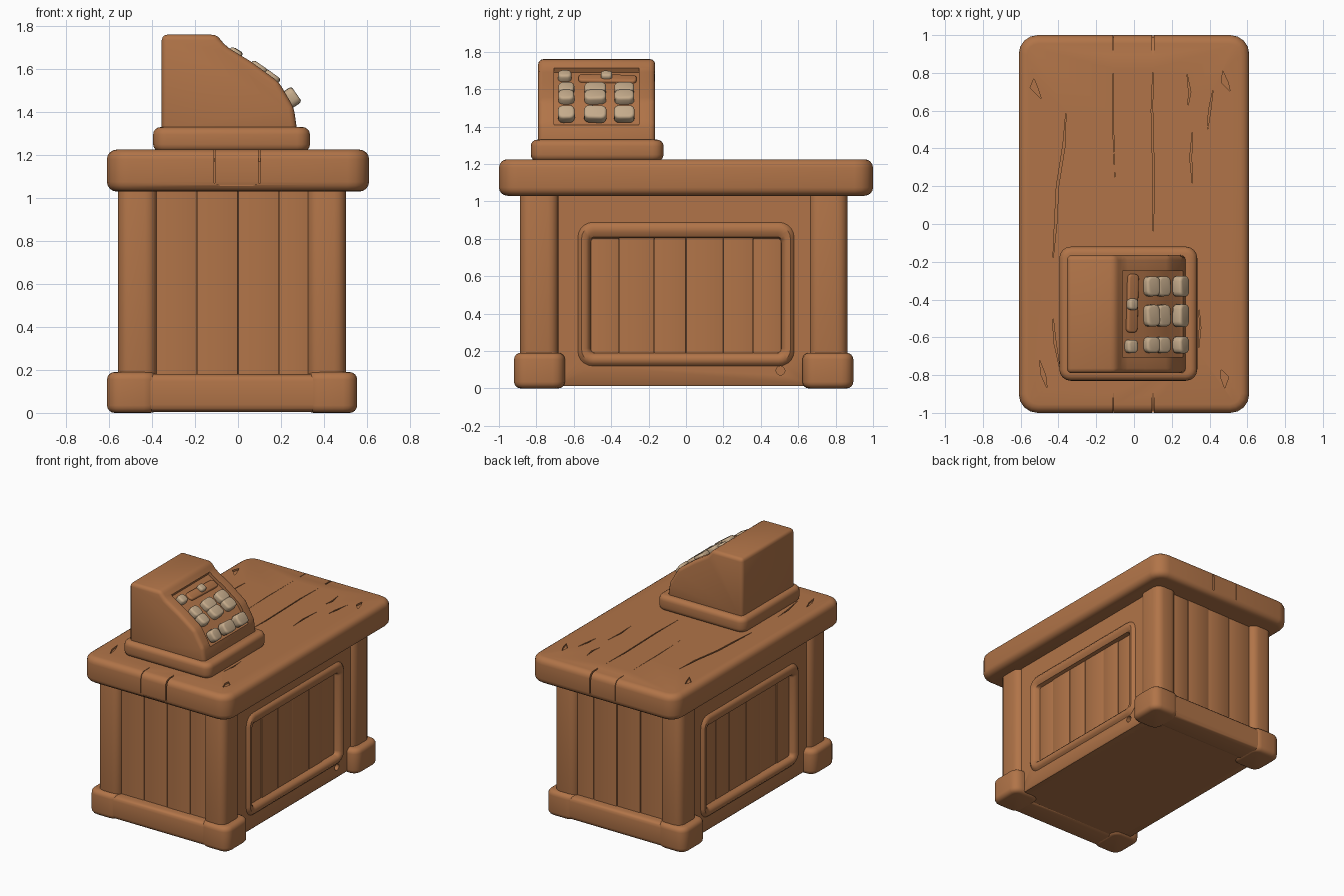
import bpy, bmesh, math, random
from mathutils import Vector, Matrix

if "Cube" in bpy.data.objects:
    bpy.data.objects.remove(bpy.data.objects["Cube"])

random.seed(4)


def material(name, rgb):
    m = bpy.data.materials.new(name)
    m.diffuse_color = (*rgb, 1)
    m.use_nodes = True
    m.node_tree.nodes["Principled BSDF"].inputs["Base Color"].default_value = m.diffuse_color
    return m


WOOD = material("brown wood", (0.44, 0.175, 0.065))
KEY = material("pale beige keys", (0.56, 0.41, 0.26))


def finish(bm, name, mat, angle=40):
    bmesh.ops.recalc_face_normals(bm, faces=bm.faces)
    me = bpy.data.meshes.new(name)
    bm.to_mesh(me)
    bm.free()
    me.materials.append(mat)
    ob = bpy.data.objects.new(name, me)
    bpy.context.collection.objects.link(ob)
    smooth(ob, angle)
    return ob


def smooth(ob, angle=40):
    bpy.ops.object.select_all(action='DESELECT')
    bpy.context.view_layer.objects.active = ob
    ob.select_set(True)
    bpy.ops.object.shade_smooth_by_angle(angle=math.radians(angle))


def bevel(bm, edges, offset, seg):
    bmesh.ops.bevel(bm, geom=list(edges), offset=offset, segments=seg,
                    profile=0.5, affect='EDGES', clamp_overlap=True)


def rounded_box(name, lo, hi, rv, re, mat=WOOD, seg=3, matrix=None):
    """Box with upright edges rounded by rv, then top and bottom rims by re."""
    lo, hi = Vector(lo), Vector(hi)
    bm = bmesh.new()
    bmesh.ops.create_cube(bm, size=1)
    for v in bm.verts:
        v.co = Vector([(lo[i] + hi[i]) / 2 + v.co[i] * (hi[i] - lo[i]) for i in range(3)])
    if rv:
        bevel(bm, [e for e in bm.edges if abs(e.verts[0].co.z - e.verts[1].co.z) > 1e-4], rv, seg)
    if re:
        bevel(bm, [e for e in bm.edges if abs(e.verts[0].co.z - e.verts[1].co.z) < 1e-4], re, seg)
    if matrix:
        bm.transform(matrix)
    return finish(bm, name, mat)


def prism(pts, offset):
    """Closed prism from a 3D outline."""
    bm = bmesh.new()
    face = bm.faces.new([bm.verts.new(p) for p in pts])
    new = bmesh.ops.extrude_face_region(bm, geom=[face])["geom"]
    bmesh.ops.translate(bm, vec=offset, verts=[v for v in new if isinstance(v, bmesh.types.BMVert)])
    if len(bm.faces) == len(pts) + 1:  # close the start cap if the extrusion removed it
        bmesh.ops.holes_fill(bm, edges=[e for e in bm.edges if e.is_boundary])
    return bm


def cut(ob, bm):
    """Subtract the shape in bm, drop the cutter, undo if the part was lost."""
    cutter = finish(bm, "cutter", WOOD)
    cutter.hide_render = True
    backup, size = ob.data.copy(), ob.dimensions.copy()
    mod = ob.modifiers.new("cut", 'BOOLEAN')
    mod.object, mod.operation, mod.solver = cutter, 'DIFFERENCE', 'EXACT'
    bpy.context.view_layer.objects.active = ob
    bpy.ops.object.modifier_apply(modifier="cut")
    bpy.data.objects.remove(cutter)
    bpy.context.view_layer.update()
    if len(ob.data.polygons) < 6 or (Vector(ob.dimensions) - size).length > 0.01:
        ob.data = backup
    smooth(ob)


# --- table top with seams, cracks and nail pits
top = rounded_box("table_top", (-0.61, -1, 1.03), (0.61, 1, 1.225), 0.1, 0.045, seg=4)
bpy.context.view_layer.update()
cracks = [
    ([(-0.36, 0.6), (-0.37, 0.42), (-0.405, 0.2), (-0.415, 0), (-0.43, -0.2)], 0.006),
    ([(-0.43, -0.48), (-0.42, -0.62), (-0.39, -0.78)], 0.006),
    ([(-0.11, 0.82), (-0.11, 0.5), (-0.1, 0.2)], 0.002),
    ([(0.1, 0.82), (0.095, 0.6), (0.105, 0.2), (0.1, -0.1)], 0.004),
    ([(0.28, 0.8), (0.295, 0.7), (0.285, 0.62)], 0.006),
    ([(0.31, 0.5), (0.3, 0.35), (0.31, 0.2)], 0.005),
    ([(0.42, 0.72), (0.4, 0.6), (0.39, 0.5)], 0.006),
    ([(0.345, -0.45), (0.35, -0.55), (0.34, -0.68)], 0.004),
    ([(-0.53, 0.77), (-0.53, 0.72), (-0.49, 0.66)], 0.02),
    ([(0.47, 0.81), (0.48, 0.75), (0.51, 0.7)], 0.018),
    ([(0.46, -0.77), (0.48, -0.81), (0.48, -0.87)], 0.022),
    ([(-0.5, -0.72), (-0.48, -0.8), (-0.46, -0.87)], 0.012),
]
for pts, w in cracks:
    mid = pts[1:-1]
    outline = [pts[0]] + [(x + w, y) for x, y in mid] + [pts[-1]] + [(x - w, y) for x, y in mid[::-1]]
    cut(top, prism([(x, y, 1.212) for x, y in outline], (0, 0, 0.05)))
for sy in (-1, 1):
    for x, w in ((-0.11, 0.002), (0.1, 0.005)):
        # seams running over the rounded end
        outline = [(1.05, 1.07), (0.987, 1.07), (0.987, 1.17), (0.95, 1.206), (0.85, 1.24), (1.05, 1.24)]
        cut(top, prism([(x - w, sy * y, z) for y, z in outline], (2 * w, 0, 0)))
cut(top, prism([(x, -1.05, z) for x, z in ((-0.1, 1.062), (-0.08, 1.056), (0.07, 1.056), (0.088, 1.062),
                                           (0.07, 1.061), (-0.08, 1.061))], (0, 0.06, 0)))

# --- counter body
CX, CY = -0.0275, -0.0125
rounded_box("body_core", (CX - 0.45, CY - 0.8, 0.012), (CX + 0.45, CY + 0.8, 1.05), 0, 0)
for sx in (-1, 1):
    for sy in (-1, 1):
        def span(a, b, c, d, z0, z1):
            xs, ys = sorted((CX + sx * a, CX + sx * b)), sorted((CY + sy * c, CY + sy * d))
            return (xs[0], ys[0], z0), (xs[1], ys[1], z1)
        tag = ("left" if sx < 0 else "right") + ("_front" if sy < 0 else "_back")
        rounded_box("post_" + tag, *span(0.35, 0.53, 0.67, 0.875, 0.1, 1.06), 0.055, 0.01, seg=4)
        rounded_box("foot_" + tag, *span(0.345, 0.582, 0.635, 0.907, 0.0, 0.19), 0.065, 0.035, seg=4)

# --- plank ends and their base rails
for sy, tag in ((-1, "front"), (1, "back")):
    ys = sorted((CY + sy * 0.7, CY + sy * 0.898))
    rounded_box("base_rail_" + tag, (-0.45, ys[0], 0.004), (0.4, ys[1], 0.182), 0, 0.035)
    xs = [-0.385, -0.192, 0.0, 0.192, 0.335]
    for i, (a, b) in enumerate(zip(xs, xs[1:])):
        ys = sorted((CY + sy * 0.75, CY + sy * (0.835 + random.uniform(-0.005, 0.006))))
        rounded_box(f"end_plank_{tag}_{i}", (a + 0.0005, ys[0], 0.1), (b - 0.0005, ys[1], 1.05), 0.006, 0, seg=2)


def ring(bm, hw, z0, z1, r, x):
    """Rounded rectangle loop in the yz plane."""
    out = []
    for k, (cy, cz) in enumerate(((hw - r, z1 - r), (r - hw, z1 - r), (r - hw, z0 + r), (hw - r, z0 + r))):
        for i in range(6):
            a = math.pi / 2 * (k + i / 5)
            out.append(bm.verts.new((x, cy + r * math.cos(a), cz + r * math.sin(a))))
    return out


# --- framed side panels: half width, bottom, top, corner radius, depth
LOOPS = [(0.69, 0.012, 1.05, 0.02, 0.44), (0.69, 0.012, 1.05, 0.02, 0.492), (0.682, 0.022, 1.045, 0.02, 0.5),
         (0.578, 0.12, 0.888, 0.08, 0.5), (0.57, 0.13, 0.88, 0.075, 0.512), (0.558, 0.145, 0.865, 0.062, 0.522),
         (0.535, 0.168, 0.835, 0.045, 0.52), (0.518, 0.185, 0.81, 0.03, 0.505), (0.508, 0.192, 0.8, 0.022, 0.465)]
for sx, tag in ((-1, "left"), (1, "right")):
    bm = bmesh.new()
    loops = [ring(bm, *l[:4], CX + sx * l[4]) for l in LOOPS]
    for a, b in zip(loops, loops[1:]):
        for i in range(len(a)):
            j = (i + 1) % len(a)
            bm.faces.new((a[i], a[j], b[j], b[i]))
    bm.faces.new(loops[0])
    bm.faces.new(loops[-1])
    panel = finish(bm, "side_panel_" + tag, WOOD)
    bpy.context.view_layer.update()
    if sx > 0:  # small knot hole
        bm = bmesh.new()
        bmesh.ops.create_cone(bm, cap_ends=True, segments=12, radius1=0.024, radius2=0.024, depth=0.08,
                              matrix=Matrix.Translation((CX + 0.505, 0.505, 0.095)) @ Matrix.Rotation(math.pi / 2, 4, 'Y'))
        cut(panel, bm)
    ys = [-0.51, -0.36, -0.17, 0.0, 0.2, 0.36, 0.51]
    for i, (a, b) in enumerate(zip(ys, ys[1:])):
        xs = sorted((CX + sx * 0.45, CX + sx * (0.477 + random.uniform(-0.003, 0.004))))
        rounded_box(f"panel_plank_{tag}_{i}", (xs[0], a + 0.0005, 0.18), (xs[1], b - 0.0005, 0.81), 0.004, 0, seg=2)

# --- cash register
rounded_box("register_base", (-0.395, -0.83, 1.215), (0.335, -0.12, 1.33), 0.06, 0.035, seg=4)
PROFILE = [(-0.355, 1.30), (-0.355, 1.76), (-0.1, 1.76), (-0.055, 1.705), (0.06, 1.635),
           (0.19, 1.54), (0.26, 1.42), (0.277, 1.30)]
bm = prism([(x, -0.79, z) for x, z in PROFILE], (0, 0.625, 0))
bmesh.ops.recalc_face_normals(bm, faces=bm.faces)
bevel(bm, [e for e in bm.edges if e.calc_face_angle(0) > 0.25], 0.026, 3)
body = finish(bm, "register_body", WOOD)
bpy.context.view_layer.update()
cut(body, prism([(x, -0.705, z) for x, z in ((-0.075, 1.69), (0.05, 1.612), (0.172, 1.523), (0.24, 1.42),
                                             (0.29, 1.39), (0.4, 1.5), (0.0, 1.82))], (0, 0.455, 0)))


def key(name, x, y, z, tilt, length, width, height, mat=KEY):
    m = (Matrix.Translation((x, y, z)) @ Matrix.Rotation(math.radians(tilt), 4, 'Y')
         @ Matrix.Rotation(random.uniform(-0.05, 0.05), 4, 'Z'))
    r = min(length, width) * 0.32
    rounded_box(name, (-length / 2, -width / 2, -height / 2), (length / 2, width / 2, height / 2),
                r, min(0.014, height / 3), mat, 3, m)


# --- keys on the sloped face
for i, (y, w) in enumerate(((-0.64, 0.085), (-0.485, 0.115), (-0.33, 0.105))):
    key(f"key_upper_{i}", 0.092, y, 1.597, 34, 0.085, w, 0.055)
    key(f"key_middle_{i}", 0.15, y, 1.556, 36, 0.085, w, 0.055)
    key(f"key_lower_{i}", 0.248, y, 1.467, 55, 0.085, w + 0.005, 0.06)
key("display_bar", -0.01, -0.42, 1.652, 32, 0.065, 0.31, 0.03, WOOD)
key("button_left", -0.015, -0.648, 1.668, 32, 0.065, 0.07, 0.05)
key("button_centre", -0.008, -0.425, 1.672, 32, 0.055, 0.06, 0.04)
